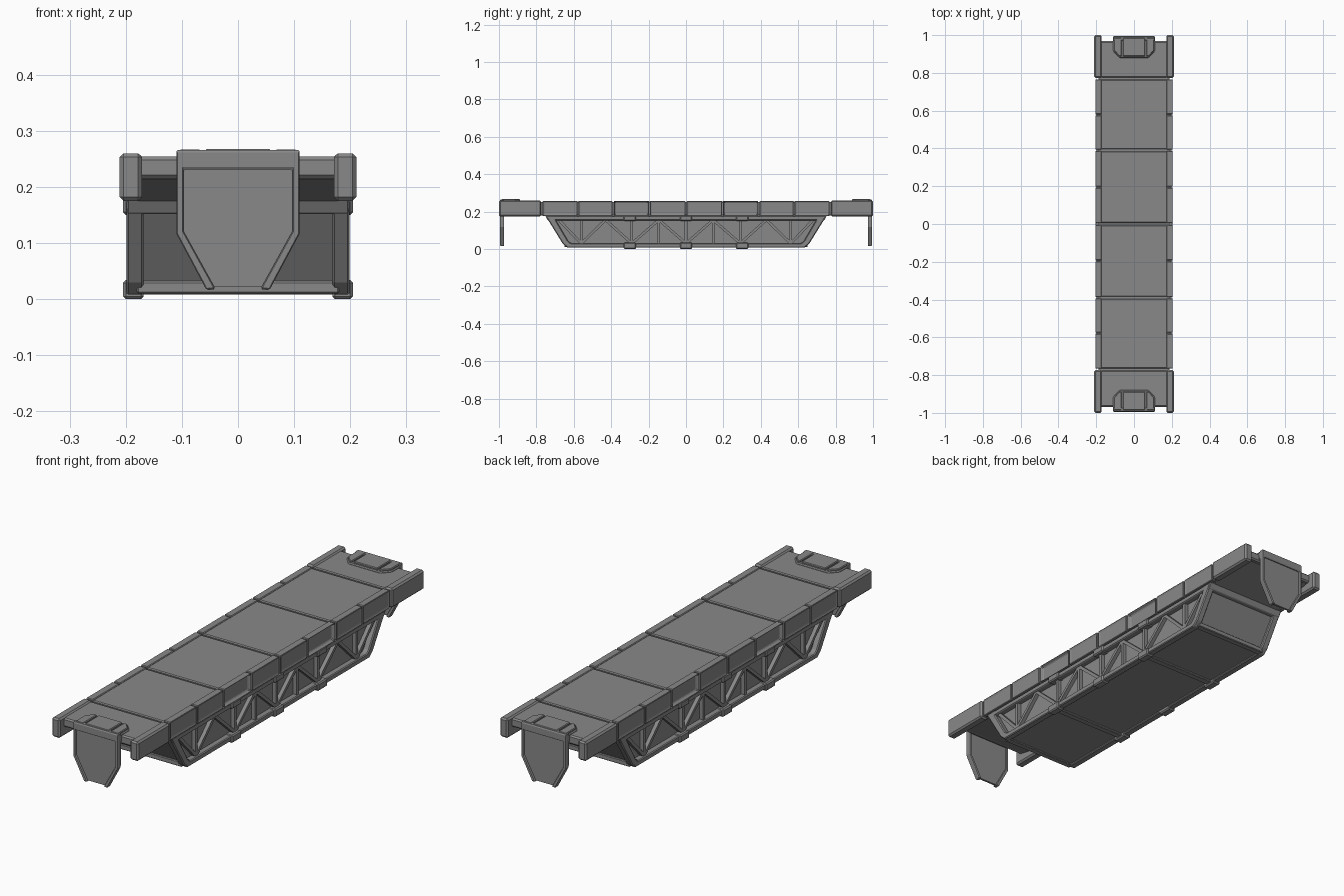
import bpy, bmesh

cube = bpy.data.objects.get("Cube")
if cube:
    bpy.data.objects.remove(cube, do_unlink=True)

GREY = (0.25, 0.25, 0.25, 1)
mat = bpy.data.materials.new("mid_grey")
mat.use_nodes = True
mat.diffuse_color = GREY
mat.node_tree.nodes["Principled BSDF"].inputs["Base Color"].default_value = GREY


def finish(name, bm, mirror="", bevel=0.0):
    bmesh.ops.recalc_face_normals(bm, faces=bm.faces[:])
    me = bpy.data.meshes.new(name)
    bm.to_mesh(me)
    bm.free()
    me.materials.append(mat)
    ob = bpy.data.objects.new(name, me)
    bpy.context.collection.objects.link(ob)
    if mirror:
        mod = ob.modifiers.new("mirror", "MIRROR")
        mod.use_axis = ["x" in mirror, "y" in mirror, False]
        mod.use_mirror_merge = False
    if bevel:
        mod = ob.modifiers.new("chamfer", "BEVEL")
        mod.width = bevel
        mod.segments = 1
        mod.limit_method = "ANGLE"
    return ob


def place(p, axis, d):
    """Put a 2D point on the plane at depth d along an axis."""
    return {"x": (d, p[0], p[1]), "y": (p[0], d, p[1]), "z": (p[0], p[1], d)}[axis]


def add_prism(bm, pts, axis, a, b):
    lo = [bm.verts.new(place(p, axis, a)) for p in pts]
    hi = [bm.verts.new(place(p, axis, b)) for p in pts]
    faces = [bm.faces.new(lo), bm.faces.new(hi)]
    for i in range(len(pts)):
        j = (i + 1) % len(pts)
        faces.append(bm.faces.new((lo[i], lo[j], hi[j], hi[i])))
    return faces


def add_box(bm, x, y, z):
    return add_prism(bm, [(x[0], y[0]), (x[1], y[0]), (x[1], y[1]), (x[0], y[1])], "z", *z)


def add_band(bm, outer, inner, axis, a, b, closed=True):
    """Extruded border between an outer and an inner outline."""
    rows = [[bm.verts.new(place(p, axis, d)) for p in line]
            for line, d in ((outer, a), (outer, b), (inner, b), (inner, a))]
    n = len(outer)
    for i in range(n if closed else n - 1):
        j = (i + 1) % n
        for k in range(4):
            r, s = rows[k], rows[(k + 1) % 4]
            bm.faces.new((r[i], r[j], s[j], s[i]))
    if not closed:
        for i in (0, -1):
            bm.faces.new([r[i] for r in rows])


def symmetric(half):
    return half + [(-u, v) for u, v in reversed(half)]


# Deck: sloped core with separate slabs leaving grooves between them
bm = bmesh.new()
add_prism(bm, symmetric([(0.75, 0.175), (0.95, 0.214), (0.95, 0.246)]), "x", -0.178, 0.178)
finish("deck_core", bm)

bm = bmesh.new()
cuts = [-0.955, -0.77, -0.39, 0, 0.39, 0.77, 0.955]
for a, b in zip(cuts, cuts[1:]):
    add_box(bm, (-0.176, 0.176), (a + 0.006, b - 0.006), (0.235, 0.254))
finish("deck_slabs", bm, bevel=0.004)

bm = bmesh.new()
add_box(bm, (-0.178, 0.178), (0.935, 0.968), (0.215, 0.254))
finish("deck_end_bars", bm, "y", 0.006)

# Side rails: core plus panelled segments
bm = bmesh.new()
add_box(bm, (0.176, 0.188), (-0.97, 0.97), (0.182, 0.252))
finish("rail_cores", bm, "x")

bm = bmesh.new()
spans = [(0.004, 0.192, 0.005), (0.198, 0.386, 0.015),
         (0.394, 0.575, 0.005), (0.581, 0.766, 0.005)]
for a, b, depth in spans:
    faces = add_box(bm, (0.172, 0.206), (a, b), (0.178, 0.258))
    bmesh.ops.recalc_face_normals(bm, faces=faces)
    side = [f for f in faces if f.normal.x > 0.9]
    bmesh.ops.inset_individual(bm, faces=side, thickness=0.012, depth=-depth)
finish("rail_panels", bm, "xy", 0.003)

bm = bmesh.new()
add_box(bm, (0.171, 0.211), (0.774, 1.0), (0.175, 0.26))
finish("rail_ends", bm, "xy", 0.007)

# Belly body under the deck
bm = bmesh.new()
add_prism(bm, symmetric([(0.735, 0.176), (0.642, 0.03), (0.628, 0.016)]), "x", -0.173, 0.173)
finish("belly_body", bm)

# Trapezoid side frames
outer = symmetric([(0.75, 0.176), (0.66, 0.03), (0.635, 0.008)])
inner = symmetric([(0.695, 0.154), (0.63, 0.043), (0.615, 0.031)])
bm = bmesh.new()
add_band(bm, outer, inner, "x", 0.168, 0.199)
finish("belly_side_frames", bm, "x", 0.004)


# Truss struts inside the side frames
def add_strut(bm, y0, z0, y1, z1, w=0.007):
    length = ((y1 - y0) ** 2 + (z1 - z0) ** 2) ** 0.5
    dy, dz = -(z1 - z0) / length * w, (y1 - y0) / length * w
    add_prism(bm, [(y0 + dy, z0 + dz), (y1 + dy, z1 + dz),
                   (y1 - dy, z1 - dz), (y0 - dy, z0 - dz)], "x", 0.17, 0.19)


bm = bmesh.new()
nodes = [(0, 0), (0.145, 1), (0.29, 0), (0.43, 1), (0.56, 0), (0.68, 1)]
height = (0.03, 0.156)
for (y0, h0), (y1, h1) in zip(nodes, nodes[1:]):
    add_strut(bm, y0, height[h0], y1, height[h1])
for y in (0.145, 0.29, 0.56):
    add_strut(bm, y, height[0], y, height[1])
finish("truss_struts", bm, "xy")

bm = bmesh.new()
add_strut(bm, 0, height[0], 0, height[1])
finish("truss_centre_posts", bm, "x")

# Clamps gripping the side frames
bm = bmesh.new()
for y in (-0.3, 0, 0.3):
    for z in ((0.0, 0.034), (0.15, 0.18)):
        add_box(bm, (0.168, 0.205), (y - 0.033, y + 0.033), z)
finish("frame_clamps", bm, "x", 0.005)

# Cross ribs below the belly and at its sloped ends
bm = bmesh.new()
add_box(bm, (-0.18, 0.18), (0.285, 0.315), (0.008, 0.022))
add_box(bm, (-0.18, 0.18), (0.622, 0.65), (0.01, 0.032))
add_prism(bm, [(0.70, 0.178), (0.752, 0.178), (0.738, 0.152), (0.70, 0.152)], "x", -0.198, 0.198)
finish("belly_cross_ribs", bm, "y", 0.003)

# End shields: bordered plate hanging below each end
shield = symmetric([(0.055, 0.018), (0.11, 0.118), (0.11, 0.264)])
panel = symmetric([(0.054, 0.022), (0.097, 0.121), (0.097, 0.231)])
rim = symmetric([(0.04, 0.018), (0.097, 0.121), (0.097, 0.231)])
outer_rim = symmetric([(0.056, 0.016), (0.11, 0.117), (0.11, 0.266)])
bm = bmesh.new()
add_prism(bm, panel, "y", 0.978, 0.987)
finish("shield_plates", bm, "y")
bm = bmesh.new()
add_band(bm, outer_rim, rim, "y", 0.972, 0.994, closed=False)
finish("shield_rims", bm, "y", 0.003)

# Hoods joining the shields to the deck, with raised pads
bm = bmesh.new()
add_prism(bm, [(-0.11, 0.985), (-0.11, 0.915), (-0.078, 0.88),
               (0.078, 0.88), (0.11, 0.915), (0.11, 0.985)], "z", 0.225, 0.26)
finish("hood_bases", bm, "y", 0.004)
bm = bmesh.new()
add_box(bm, (-0.058, 0.058), (0.888, 0.986), (0.255, 0.268))
for s in (-1, 1):
    add_prism(bm, [(s * 0.066, 0.986), (s * 0.066, 0.888), (s * 0.078, 0.888),
                   (s * 0.105, 0.917), (s * 0.105, 0.986)], "z", 0.255, 0.267)
finish("hood_pads", bm, "y", 0.003)
